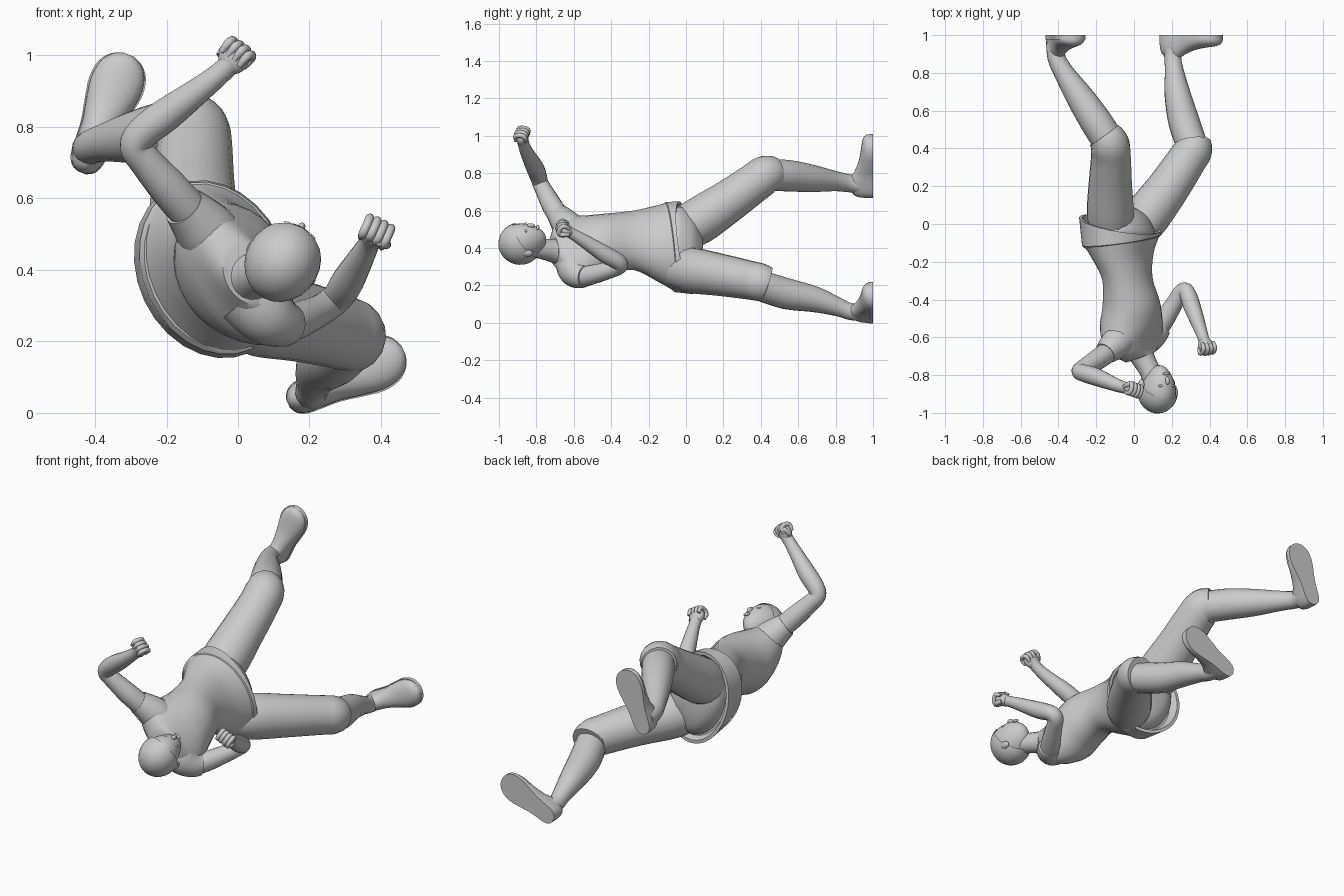
import bpy, bmesh, math
from mathutils import Vector as V


def finish(name, bm, angle=45):
    bmesh.ops.recalc_face_normals(bm, faces=bm.faces)
    me = bpy.data.meshes.new(name)
    bm.to_mesh(me)
    bm.free()
    ob = bpy.data.objects.new(name, me)
    bpy.context.collection.objects.link(ob)
    bpy.ops.object.select_all(action='DESELECT')
    ob.select_set(True)
    bpy.context.view_layer.objects.active = ob
    bpy.ops.object.shade_smooth_by_angle(angle=math.radians(angle))
    return ob


def spline(rows, steps=4):
    """Catmull-Rom through rows of plain numbers."""
    out = []
    for i in range(len(rows) - 1):
        a, b, c, d = (rows[max(0, min(len(rows) - 1, i + k))] for k in (-1, 0, 1, 2))
        for s in range(steps):
            t = s / steps
            out.append([0.5 * (2 * q + (r - p) * t + (2 * p - 5 * q + 4 * r - w) * t * t
                               + (3 * q - p - 3 * r + w) * t ** 3)
                        for p, q, r, w in zip(a, b, c, d)])
    return out + [list(rows[-1])]


def skin(name, rings, angle=45):
    """Bridge rings of points and cap both ends."""
    bm = bmesh.new()
    vs = [[bm.verts.new(p) for p in r] for r in rings]
    n = len(vs[0])
    for a, b in zip(vs, vs[1:]):
        for i in range(n):
            bm.faces.new((a[i], a[(i + 1) % n], b[(i + 1) % n], b[i]))
    bm.faces.new(vs[0])
    bm.faces.new(vs[-1])
    return finish(name, bm, angle)


def ellipse(c, u, v, n=28):
    return [c + u * math.cos(k * math.tau / n) + v * math.sin(k * math.tau / n) for k in range(n)]


def limb(name, rows, n=18):
    """Round tube through (x, y, z, radius)."""
    pts = spline(rows)
    rings, side = [], None
    for i, p in enumerate(pts):
        t = (V(pts[min(i + 1, len(pts) - 1)][:3]) - V(pts[max(i - 1, 0)][:3])).normalized()
        side = t.orthogonal() if side is None else side - t * side.dot(t)
        side.normalize()
        rings.append(ellipse(V(p[:3]), side * p[3], t.cross(side) * p[3], n))
    return skin(name, rings)


def blob(name, c, x, y, z, shape=None, cut=None):
    """Ellipsoid with three scaled axis vectors, optional reshaping and cut plane."""
    bm = bmesh.new()
    bmesh.ops.create_uvsphere(bm, u_segments=24, v_segments=16, radius=1)
    if cut:
        bmesh.ops.bisect_plane(bm, geom=bm.verts[:] + bm.edges[:] + bm.faces[:],
                               plane_co=cut[0], plane_no=cut[1], clear_inner=True)
    for v in bm.verts:
        p = shape(v.co.copy()) if shape else v.co
        v.co = V(c) + x * p.x + y * p.y + z * p.z
    return finish(name, bm, 60)


def torso_rings(rows, steps=4):
    """Rows: centre xyz, lateral half-width, depth, turn in degrees, lateral y tilt, depth y tilt."""
    out = []
    for x, y, z, w, d, a, ty, td in spline(rows, steps):
        a = math.radians(a)
        out.append(ellipse(V((x, y, z)), V((w * math.sin(a), ty, -w * math.cos(a))),
                           V((d * math.cos(a), td, d * math.sin(a)))))
    return out


# Tunic body, twisting from the hips to the shoulders
skin("tunic", torso_rings([
    (-0.068, -0.085, 0.405, 0.245, 0.192, 25, 0.03, 0.01),
    (-0.06, -0.17, 0.42, 0.21, 0.152, 25, 0.02, 0),
    (-0.035, -0.29, 0.44, 0.165, 0.125, 26, 0.01, 0),
    (-0.015, -0.42, 0.42, 0.168, 0.147, 29, 0.02, 0),
    (-0.015, -0.52, 0.39, 0.195, 0.152, 33, 0.03, 0),
    (-0.005, -0.60, 0.38, 0.215, 0.125, 35, 0.04, 0.01),
    (0.015, -0.66, 0.38, 0.18, 0.09, 35, 0.04, 0.01),
    (0.035, -0.705, 0.385, 0.09, 0.07, 34, 0.02, 0.02)]))

# Flaring hem band with a shallow hollow underside
hem = [(-0.068, -0.095, 0.405, 0.235, 0.185, 25, 0.03, 0.02),
       (-0.068, -0.085, 0.405, 0.25, 0.198, 25, 0.03, 0.015),
       (-0.073, 0.0, 0.402, 0.257, 0.209, 25, 0.02, -0.05),
       (-0.073, 0.0, 0.402, 0.238, 0.192, 25, 0.02, -0.05),
       (-0.068, -0.025, 0.402, 0.225, 0.18, 25, 0.02, -0.03)]
skin("tunic_hem", torso_rings(hem, 1), 35)

# Breeches seat inside the hem
skin("breeches_seat", torso_rings([
    (-0.068, -0.06, 0.405, 0.22, 0.17, 22, 0, 0),
    (-0.065, 0.0, 0.405, 0.22, 0.165, 20, 0, -0.03),
    (-0.055, 0.06, 0.40, 0.165, 0.12, 18, 0, -0.02),
    (-0.045, 0.09, 0.40, 0.05, 0.04, 18, 0, 0)]))

# Breeches legs, shins
limb("breeches_leg_raised", [(-0.12, -0.05, 0.48, 0.11), (-0.125, 0.06, 0.54, 0.125),
                             (-0.125, 0.22, 0.645, 0.115), (-0.122, 0.36, 0.745, 0.106),
                             (-0.13, 0.425, 0.79, 0.104), (-0.158, 0.47, 0.797, 0.092)])
limb("breeches_leg_lower", [(0.0, -0.06, 0.29, 0.10), (0.06, 0.03, 0.28, 0.122),
                            (0.18, 0.19, 0.255, 0.113), (0.28, 0.34, 0.228, 0.104),
                            (0.312, 0.39, 0.218, 0.102), (0.312, 0.43, 0.205, 0.096)])
limb("shin_raised", [(-0.13, 0.43, 0.79, 0.085), (-0.20, 0.54, 0.787, 0.085),
                     (-0.285, 0.67, 0.772, 0.074), (-0.37, 0.80, 0.757, 0.054),
                     (-0.41, 0.88, 0.745, 0.048), (-0.415, 0.96, 0.738, 0.05)])
limb("shin_lower", [(0.31, 0.41, 0.195, 0.082), (0.265, 0.54, 0.155, 0.083),
                    (0.23, 0.69, 0.125, 0.069), (0.212, 0.82, 0.082, 0.049),
                    (0.205, 0.88, 0.06, 0.045), (0.205, 0.96, 0.053, 0.046)])

# Shoes: rounded upper lofted heel to toe, on a flat sole
SHOE = [(0.0, 0.012, 0.05), (0.012, 0.034, 0.085), (0.04, 0.048, 0.105), (0.09, 0.052, 0.12),
        (0.14, 0.056, 0.088), (0.20, 0.069, 0.064), (0.26, 0.079, 0.052), (0.31, 0.071, 0.045),
        (0.342, 0.046, 0.036), (0.356, 0.015, 0.02)]


def shoe(tag, heel, fwd):
    f = V(fwd).normalized()
    s = V((f.z, 0, -f.x))
    up = V((0, -1, 0))
    rows = spline(SHOE, 3)
    rings = []
    for t, w, h in rows:
        c = V(heel) + f * t + up * 0.015
        rings.append([c + s * w * 0.95 * math.cos(k * math.pi / 12)
                      + up * h * max(0, math.sin(k * math.pi / 12)) ** 0.8 for k in range(13)])
    skin("shoe_upper_" + tag, rings)
    edge = [(t, w) for t, w, h in rows] + [(t, -w) for t, w, h in reversed(rows)]
    base = [V(heel) + f * t + s * w for t, w in edge]
    skin("shoe_sole_" + tag, [base, [p + up * 0.022 for p in base]])


shoe("raised", (-0.438, 1.0, 0.672), (0.37, 0, 0.93))
shoe("lower", (0.14, 1.0, 0.026), (0.90, 0, 0.41))

# Short sleeves and bare arms
limb("sleeve_upper", [(-0.05, -0.59, 0.46, 0.088), (-0.09, -0.628, 0.51, 0.086),
                      (-0.125, -0.66, 0.55, 0.073), (-0.152, -0.685, 0.578, 0.061)])
limb("sleeve_lower", [(0.03, -0.60, 0.33, 0.10), (0.075, -0.595, 0.28, 0.09),
                      (0.115, -0.572, 0.254, 0.072), (0.145, -0.54, 0.247, 0.058)])
limb("arm_upper", [(-0.12, -0.665, 0.545, 0.056), (-0.19, -0.715, 0.625, 0.055),
                   (-0.255, -0.755, 0.70, 0.047), (-0.288, -0.778, 0.745, 0.043),
                   (-0.265, -0.79, 0.785, 0.046), (-0.20, -0.81, 0.835, 0.047),
                   (-0.10, -0.85, 0.91, 0.036), (-0.045, -0.868, 0.955, 0.031),
                   (-0.015, -0.875, 0.985, 0.032)])
limb("arm_lower", [(0.11, -0.58, 0.24, 0.054), (0.165, -0.50, 0.258, 0.052),
                   (0.22, -0.41, 0.282, 0.045), (0.253, -0.358, 0.302, 0.043),
                   (0.28, -0.36, 0.325, 0.043), (0.305, -0.43, 0.365, 0.046),
                   (0.345, -0.54, 0.435, 0.036), (0.366, -0.60, 0.472, 0.030),
                   (0.376, -0.635, 0.49, 0.031)])


# Clenched fists with curled fingers and thumb
def fist(tag, c, d, row):
    d = V(d).normalized()
    row = V(row)
    row = (row - d * row.dot(d)).normalized()
    n = d.cross(row)
    c = V(c)
    blob("palm_" + tag, c, d * 0.045, row * 0.044, n * 0.033)
    for k in range(4):
        b = c + row * (k - 1.5) * 0.022 - d * abs(k - 1.2) * 0.003
        path = [b + d * 0.002 + n * 0.026, b + d * 0.036 + n * 0.022, b + d * 0.042 - n * 0.008,
                b + d * 0.026 - n * 0.03, b - d * 0.005 - n * 0.024]
        limb("finger_%d_%s" % (k + 1, tag),
             [(*p, r) for p, r in zip(path, (0.008, 0.0125, 0.0125, 0.0125, 0.007))], 10)
    path = [c - d * 0.02 + row * 0.036, c + d * 0.012 + row * 0.04 - n * 0.022,
            c + d * 0.018 + row * 0.012 - n * 0.038]
    limb("thumb_" + tag, [(*p, r) for p, r in zip(path, (0.012, 0.013, 0.008))], 10)


fist("upper", (-0.012, -0.876, 0.992), (0.45, -0.15, 0.6), (-0.6, 0.2, 0.5))
fist("lower", (0.382, -0.644, 0.498), (0.25, -0.65, 0.45), (0.75, 0.1, -0.4))

# Neck and head
limb("neck", [(0.02, -0.65, 0.38, 0.085), (0.045, -0.705, 0.385, 0.064),
              (0.085, -0.78, 0.398, 0.055), (0.115, -0.86, 0.41, 0.056)])
F = V((0.48, 0.06, 0.87)).normalized()
UP = V((0.02, -1, 0.0))
UP = (UP - F * UP.dot(F)).normalized()
S = F.cross(UP)
HEAD = V((0.127, -0.884, 0.427))


def jaw(p):
    low = max(0, -p.z)
    p.x *= 1 - 0.25 * low
    p.y = p.y * (1 - 0.08 * low) + 0.22 * low
    p.z *= 1.2 if p.z < 0 else 1
    return p


def at(x, y, z):
    return HEAD + S * x + F * y + UP * z


blob("head", HEAD, S * 0.092, F * 0.108, UP * 0.113, jaw)
blob("hair", at(0, -0.004, 0.002), S * 0.105, F * 0.116, UP * 0.117,
     cut=((0, 0.45, 0), (0, -0.65, 0.76)))
blob("nose", at(0, 0.108, -0.048), S * 0.011, F * 0.014, UP * 0.022)
blob("lips", at(0, 0.100, -0.086), S * 0.022, F * 0.009, UP * 0.008)
for sx in (-1, 1):
    blob("ear", at(sx * 0.093, -0.01, -0.035), S * 0.014, F * 0.02, UP * 0.03)
    blob("eye", at(sx * 0.034, 0.096, -0.022), S * 0.016, F * 0.007, UP * 0.007)
